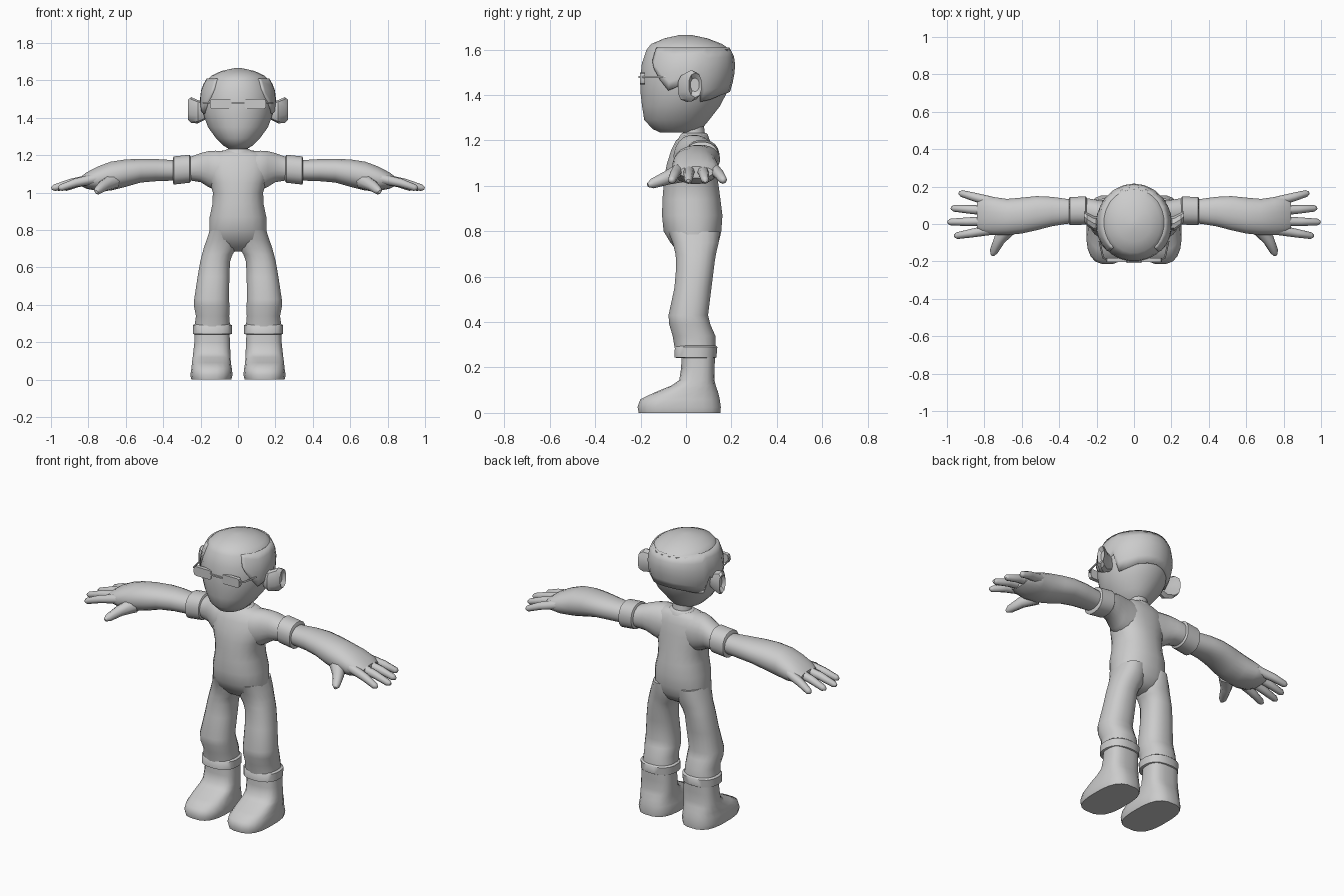
import bpy, bmesh
from math import sin, cos, pi, radians
from mathutils import Vector


def finish(name, bm, mirror=False, angle=40):
    bmesh.ops.recalc_face_normals(bm, faces=bm.faces)
    me = bpy.data.meshes.new(name)
    bm.to_mesh(me)
    bm.free()
    ob = bpy.data.objects.new(name, me)
    bpy.context.collection.objects.link(ob)
    bpy.ops.object.select_all(action='DESELECT')
    ob.select_set(True)
    bpy.context.view_layer.objects.active = ob
    bpy.ops.object.shade_smooth_by_angle(angle=radians(angle))
    if mirror:
        ob.modifiers.new("mirror", 'MIRROR')
    return ob


def skin(bm, rings, caps=True):
    loops = [[bm.verts.new(p) for p in r] for r in rings]
    n = len(loops[0])
    for a, b in zip(loops, loops[1:]):
        for i in range(n):
            j = (i + 1) % n
            bm.faces.new((a[i], a[j], b[j], b[i]))
    if caps:
        bm.faces.new(loops[0])
        bm.faces.new(loops[-1])


def spow(v, e):
    return (abs(v) ** (2 / e)) * (1 if v >= 0 else -1)


def loft(name, axis, sections, n=20, e=2.0, mirror=False, angle=40):
    """Sections are (position, a0, a1, b0, b1): rounded outlines along an axis."""
    rings = []
    for t, a0, a1, b0, b1 in sections:
        ring = []
        for i in range(n):
            w = 2 * pi * (i + 0.5) / n
            a = (a0 + a1) / 2 + (a1 - a0) / 2 * spow(cos(w), e)
            b = (b0 + b1) / 2 + (b1 - b0) / 2 * spow(sin(w), e)
            ring.append((a, b, t) if axis == 'Z' else (t, a, b))
        rings.append(ring)
    bm = bmesh.new()
    skin(bm, rings)
    return finish(name, bm, mirror, angle)


def tube(name, pts, radii, n=8, mirror=True):
    pts = [Vector(p) for p in pts]
    rings = []
    for k, p in enumerate(pts):
        d = pts[min(k + 1, len(pts) - 1)] - pts[max(k - 1, 0)]
        q = d.to_track_quat('Z', 'Y')
        rings.append([p + q @ Vector((cos(2 * pi * i / n), sin(2 * pi * i / n), 0)) * radii[k]
                      for i in range(n)])
    bm = bmesh.new()
    skin(bm, rings)
    return finish(name, bm, mirror, 60)


def plate(name, centre, size, bevel, mirror=False):
    bm = bmesh.new()
    bmesh.ops.create_cube(bm, size=1)
    for v in bm.verts:
        v.co = Vector([c + s * k for c, s, k in zip(centre, size, v.co)])
    if bevel:
        ed = [e for e in bm.edges if abs(e.verts[0].co.y - e.verts[1].co.y) > 1e-4]
        bmesh.ops.bevel(bm, geom=ed, offset=bevel, segments=2, profile=0.5, affect='EDGES')
    return finish(name, bm, mirror, 30)


# torso, neck and collar
def wide(rows):
    return [(z, -h, h, y0, y1) for z, h, y0, y1 in rows]


loft("torso", 'Z', wide([
    (0.685, 0.05, 0.01, 0.08), (0.71, 0.12, -0.035, 0.12), (0.75, 0.158, -0.07, 0.145),
    (0.80, 0.155, -0.10, 0.157), (0.87, 0.153, -0.107, 0.162), (0.94, 0.138, -0.105, 0.153),
    (1.00, 0.136, -0.10, 0.145), (1.05, 0.15, -0.095, 0.137), (1.10, 0.165, -0.085, 0.13),
    (1.16, 0.17, -0.065, 0.12), (1.20, 0.15, -0.045, 0.107), (1.222, 0.10, -0.02, 0.092),
    (1.227, 0.06, -0.01, 0.085)]), e=2.25)
loft("neck", 'Z', wide([(1.19, 0.06, -0.025, 0.09), (1.225, 0.055, -0.015, 0.085),
                        (1.30, 0.052, -0.01, 0.075)]), n=16)
loft("collar", 'Z', wide([(1.20, 0.085, -0.04, 0.105), (1.225, 0.072, -0.025, 0.098),
                          (1.232, 0.06, -0.018, 0.09)]), n=16)

# trousers, rolled hems and shoes
loft("trouser_leg", 'Z', [
    (0.80, 0.01, 0.15, -0.08, 0.15), (0.75, 0.0, 0.168, -0.06, 0.145),
    (0.70, 0.008, 0.185, -0.047, 0.133), (0.67, 0.028, 0.193, -0.045, 0.128),
    (0.63, 0.042, 0.203, -0.045, 0.123), (0.55, 0.045, 0.217, -0.052, 0.113),
    (0.43, 0.048, 0.235, -0.078, 0.098), (0.39, 0.043, 0.236, -0.075, 0.108),
    (0.34, 0.046, 0.226, -0.06, 0.13), (0.27, 0.04, 0.235, -0.048, 0.133)], e=2.3, mirror=True)
loft("trouser_hem", 'Z', [
    (0.242, 0.04, 0.236, -0.043, 0.13), (0.245, 0.032, 0.243, -0.052, 0.135),
    (0.29, 0.031, 0.243, -0.05, 0.139), (0.297, 0.042, 0.233, -0.043, 0.132)],
    e=2.4, mirror=True, angle=50)
loft("shoe", 'Z', [
    (0.0, 0.035, 0.25, -0.21, 0.153), (0.025, 0.028, 0.256, -0.215, 0.155),
    (0.06, 0.032, 0.25, -0.203, 0.15), (0.09, 0.037, 0.247, -0.14, 0.143),
    (0.12, 0.039, 0.243, -0.065, 0.132), (0.145, 0.04, 0.24, -0.03, 0.126),
    (0.20, 0.042, 0.234, -0.022, 0.127), (0.26, 0.045, 0.232, -0.02, 0.128)],
    e=2.8, mirror=True, angle=50)

# sleeves, cuffs and arms
loft("sleeve", 'X', [
    (0.03, -0.06, 0.115, 1.0, 1.218), (0.12, -0.055, 0.12, 1.01, 1.225),
    (0.16, -0.035, 0.123, 1.03, 1.222), (0.20, -0.012, 0.13, 1.055, 1.212),
    (0.25, 0.002, 0.138, 1.063, 1.193), (0.31, 0.005, 0.137, 1.06, 1.188)], e=2.2, mirror=True)
loft("sleeve_cuff", 'X', [
    (0.252, 0.005, 0.14, 1.06, 1.19), (0.258, -0.004, 0.148, 1.052, 1.203),
    (0.343, -0.007, 0.145, 1.042, 1.194), (0.348, 0.002, 0.137, 1.052, 1.184)],
    e=2.3, mirror=True)
loft("arm", 'X', [
    (0.30, 0.005, 0.132, 1.07, 1.172), (0.36, 0.0, 0.135, 1.063, 1.175),
    (0.44, -0.013, 0.146, 1.06, 1.18), (0.52, -0.034, 0.15, 1.053, 1.181),
    (0.60, -0.052, 0.142, 1.03, 1.178), (0.68, -0.06, 0.135, 1.01, 1.166),
    (0.75, -0.06, 0.145, 1.008, 1.14), (0.81, -0.05, 0.145, 1.02, 1.108),
    (0.84, -0.03, 0.12, 1.035, 1.085)], e=2.2, mirror=True)

# fingers and thumb
for k, (yb, xt, yt) in enumerate([(0.118, 0.935, 0.167), (0.07, 0.978, 0.085),
                                  (0.015, 0.997, 0.01), (-0.03, 0.96, -0.065)]):
    base, tip = Vector((0.76, yb, 1.075)), Vector((xt, yt, 1.022))
    mid = base.lerp(tip, 0.55) + Vector((0, 0, 0.006))
    near = base.lerp(tip, 0.93)
    tube(f"finger_{k + 1}", [base, mid, near, tip], [0.028, 0.023, 0.018, 0.008])
tube("thumb", [(0.67, -0.02, 1.06), (0.72, -0.085, 1.035), (0.75, -0.148, 1.01), (0.757, -0.168, 1.003)],
     [0.045, 0.031, 0.022, 0.009])

# head
HEAD = [(1.235, 0.05, -0.115, 0.03), (1.25, 0.078, -0.147, 0.07), (1.29, 0.118, -0.185, 0.103),
        (1.35, 0.162, -0.195, 0.15), (1.42, 0.187, -0.203, 0.187), (1.48, 0.195, -0.202, 0.202),
        (1.54, 0.19, -0.196, 0.207), (1.60, 0.168, -0.175, 0.196), (1.625, 0.142, -0.155, 0.16),
        (1.65, 0.09, -0.095, 0.095), (1.665, 0.02, -0.025, 0.02)]
loft("head", 'Z', wide(HEAD), n=24, e=2.05)


def head_point(deg, z, off):
    for a, b in zip(HEAD, HEAD[1:]):
        if a[0] <= z <= b[0]:
            t = (z - a[0]) / (b[0] - a[0])
            h, y0, y1 = [p + (q - p) * t for p, q in zip(a[1:], b[1:])]
            w = radians(deg)
            return ((h + off) * sin(w), (y0 + y1) / 2 - ((y1 - y0) / 2 + off) * cos(w), z)


# hair band round the sides and back: angle from the front, lower edge height
HAIRLINE = [(42, 1.55), (47, 1.515), (58, 1.465), (70, 1.42), (80, 1.435), (94, 1.45), (106, 1.47),
            (116, 1.37), (130, 1.38), (147, 1.40), (164, 1.41), (180, 1.415)]
cols = HAIRLINE + [(360 - d, z) for d, z in reversed(HAIRLINE[:-1])]
bm = bmesh.new()
grid = [[bm.verts.new(head_point(d, z + (1.61 - z) * r / 5, 0.01)) for r in range(6)] for d, z in cols]
for a, b in zip(grid, grid[1:]):
    for r in range(5):
        bm.faces.new((a[r], b[r], b[r + 1], a[r + 1]))
hair = finish("hair", bm)
solid = hair.modifiers.new("thickness", 'SOLIDIFY')
solid.thickness = 0.02
solid.offset = -1

# ears with a hollow face
loft("ear", 'X', [
    (0.175, -0.025, 0.035, 1.39, 1.48), (0.215, -0.038, 0.045, 1.37, 1.495),
    (0.25, -0.012, 0.062, 1.372, 1.51), (0.268, 0.012, 0.07, 1.39, 1.497),
    (0.25, 0.02, 0.058, 1.415, 1.475)], n=10, e=2.4, mirror=True, angle=35)

# glasses
plate("lens", (0.092, -0.192, 1.473), (0.114, 0.022, 0.054), 0.014, True)
plate("bridge", (0, -0.203, 1.48), (0.08, 0.012, 0.008), 0)
tube("temple", [(0.143, -0.192, 1.48), (0.165, -0.18, 1.48), (0.185, -0.09, 1.48)],
     [0.005, 0.005, 0.005], n=6)
